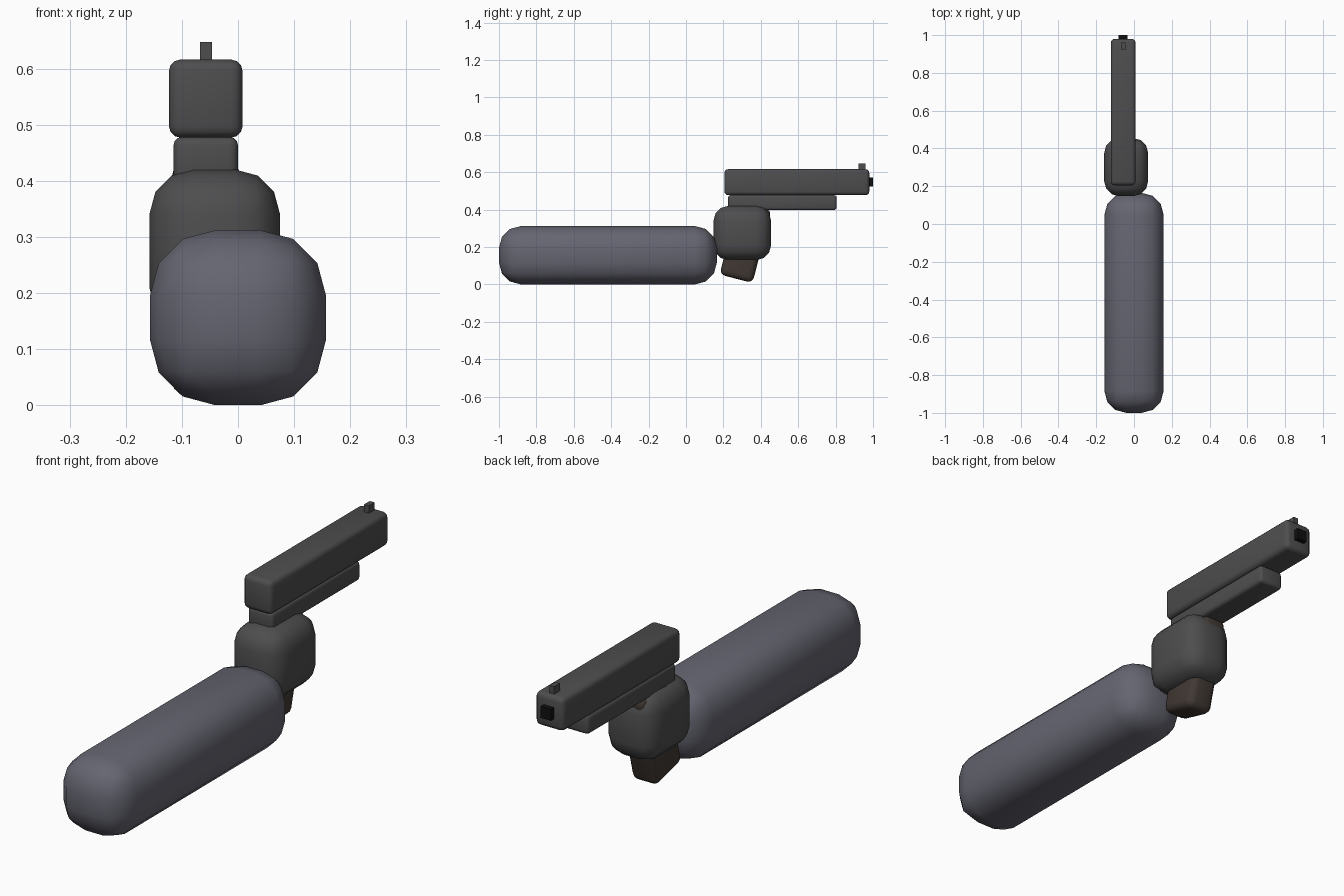
import bpy, math

if "Cube" in bpy.data.objects:
    bpy.data.objects.remove(bpy.data.objects["Cube"])


def material(name, rgb):
    m = bpy.data.materials.new(name)
    m.diffuse_color = (*rgb, 1)
    m.use_nodes = True
    m.node_tree.nodes["Principled BSDF"].inputs["Base Color"].default_value = m.diffuse_color
    return m


SLEEVE = material("sleeve_grey", (0.13, 0.13, 0.165))
METAL = material("dark_metal", (0.075, 0.075, 0.078))
BROWN = material("dark_brown", (0.055, 0.042, 0.035))
BLACK = material("black", (0.005, 0.005, 0.005))


def rounded_box(name, lo, hi, mat, bevel=0.0, segments=3, tilt=0.0):
    """Box between two corners, bevelled, then tilted about its centre."""
    centre = [(a + b) / 2 for a, b in zip(lo, hi)]
    bpy.ops.mesh.primitive_cube_add(size=1, location=centre)
    ob = bpy.context.object
    ob.name = name
    ob.scale = [b - a for a, b in zip(lo, hi)]
    bpy.ops.object.transform_apply(location=False, rotation=False, scale=True)
    ob.data.materials.append(mat)
    if bevel:
        mod = ob.modifiers.new("round", "BEVEL")
        mod.width = bevel
        mod.segments = segments
        bpy.ops.object.modifier_apply(modifier=mod.name)
        bpy.ops.object.shade_smooth_by_angle(angle=math.radians(50))
    ob.rotation_euler.x = tilt
    return ob


# Arm and fist
rounded_box("forearm", (-0.157, -1.0, 0.0), (0.157, 0.165, 0.312), SLEEVE, 0.117)
rounded_box("hand", (-0.158, 0.147, 0.13), (0.075, 0.455, 0.42), METAL, 0.08)

# Grip leaning through the fist
rounded_box("grip", (-0.118, 0.227, 0.024), (0.004, 0.409, 0.428), BROWN, 0.03,
            tilt=math.radians(-14.5))

# Lower frame and slide
rounded_box("frame", (-0.115, 0.225, 0.397), (0.0, 0.805, 0.478), METAL, 0.015)
rounded_box("slide", (-0.123, 0.205, 0.477), (0.008, 0.98, 0.616), METAL, 0.02)

# Front sight and muzzle
rounded_box("front_sight", (-0.068, 0.923, 0.605), (-0.046, 0.96, 0.647), METAL)
rounded_box("muzzle", (-0.081, 0.9, 0.524), (-0.034, 1.0, 0.572), BLACK)
